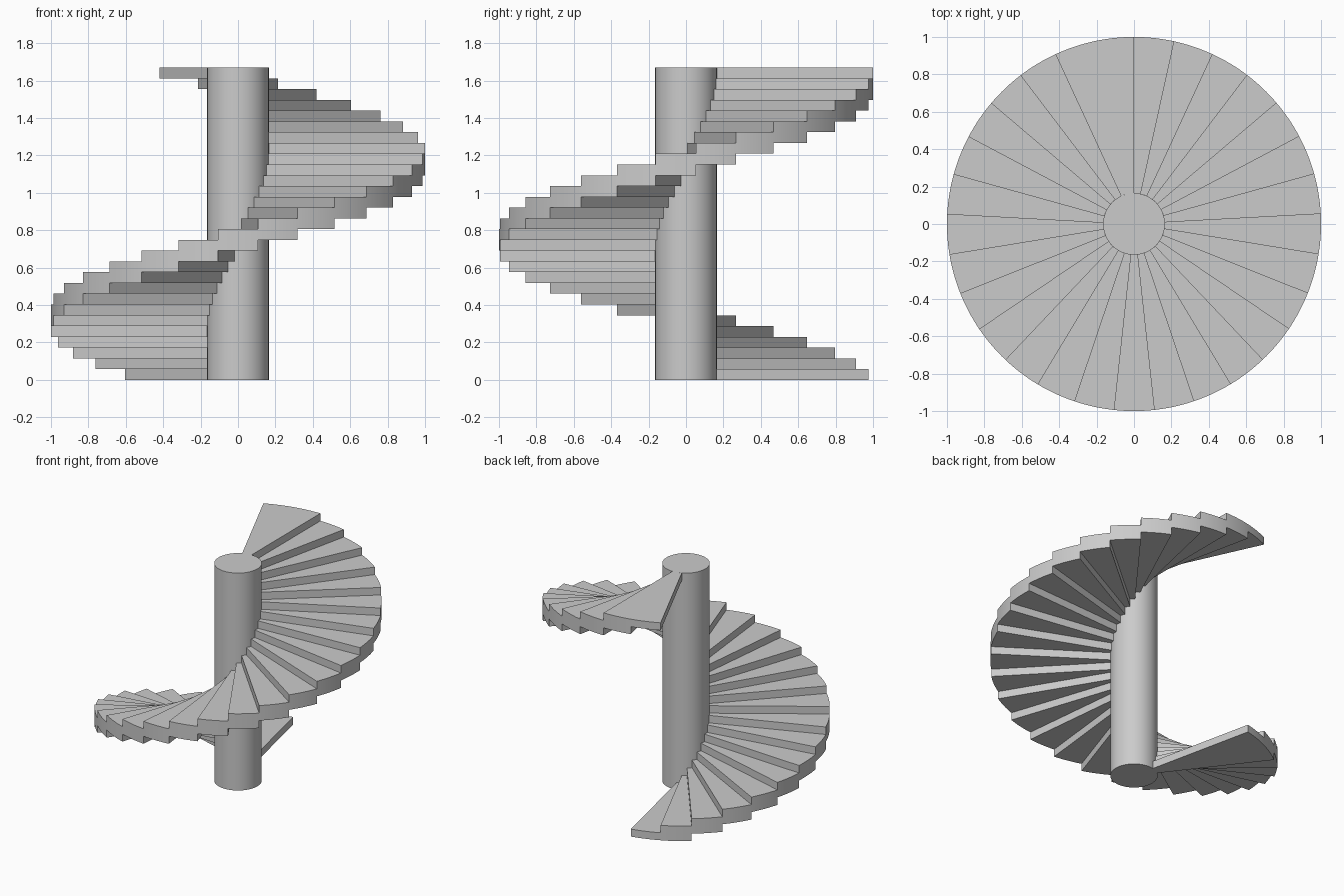
import bpy, bmesh
from math import cos, sin, pi

if "Cube" in bpy.data.objects:
    bpy.data.objects.remove(bpy.data.objects["Cube"])

STEPS = 29
HEIGHT = 1.67
RISE = HEIGHT / STEPS
TURN = 2 * pi / STEPS
R_IN, R_OUT = 0.165, 1.0
ARC = 16  # segments along each tread's curved edges


def finish(name, bm):
    bmesh.ops.recalc_face_normals(bm, faces=bm.faces)
    mesh = bpy.data.meshes.new(name)
    bm.to_mesh(mesh)
    bm.free()
    obj = bpy.data.objects.new(name, mesh)
    bpy.context.collection.objects.link(obj)
    bpy.ops.object.select_all(action='DESELECT')
    obj.select_set(True)
    bpy.context.view_layer.objects.active = obj
    bpy.ops.object.shade_smooth_by_angle(angle=pi / 6)
    return obj


def extrude_up(bm, faces, height):
    geom = bmesh.ops.extrude_face_region(bm, geom=faces)["geom"]
    verts = [v for v in geom if isinstance(v, bmesh.types.BMVert)]
    bmesh.ops.translate(bm, verts=verts, vec=(0, 0, height))


# Central column
bm = bmesh.new()
bmesh.ops.create_circle(bm, cap_ends=True, segments=64, radius=R_IN)
extrude_up(bm, bm.faces[:], HEIGHT)
finish("column", bm)

# Wedge treads, each two turns wide so it half overlaps the next one up
for i in range(STEPS):
    bm = bmesh.new()
    start = pi / 2 + (i + 1) * TURN
    z = i * RISE
    angles = [start + 2 * TURN * k / ARC for k in range(ARC + 1)]
    outline = [(R_OUT, a) for a in angles] + [(R_IN, a) for a in reversed(angles)]
    face = bm.faces.new([bm.verts.new((r * cos(a), r * sin(a), z)) for r, a in outline])
    extrude_up(bm, [face], RISE)
    finish(f"tread_{i + 1:02d}", bm)
